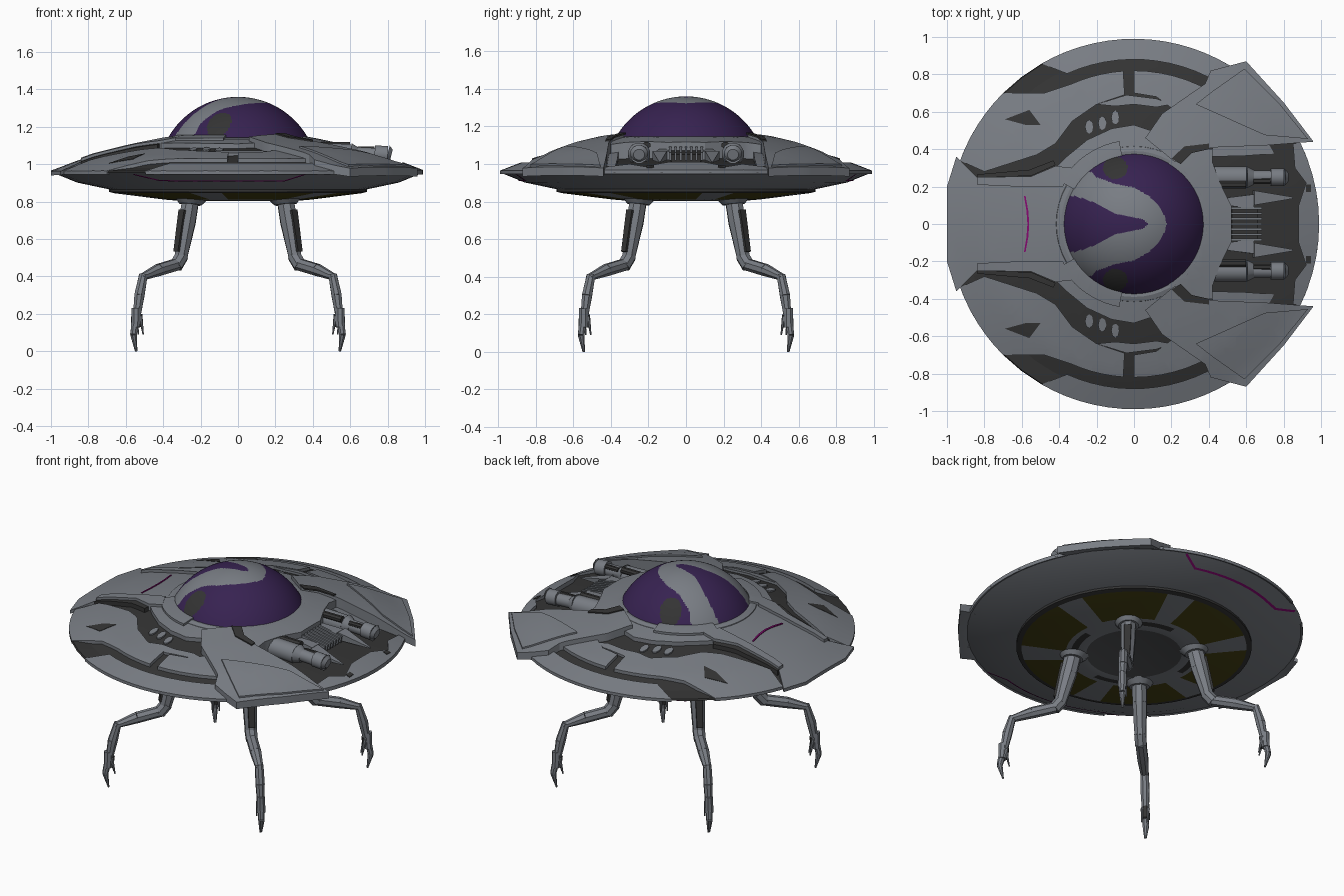
import bpy, bmesh, math
from mathutils import Vector, Matrix

if "Cube" in bpy.data.objects:
    bpy.data.objects.remove(bpy.data.objects["Cube"])

def mat(name, r, g, b):
    m = bpy.data.materials.new(name)
    m.diffuse_color = (r, g, b, 1)
    m.use_nodes = True
    m.node_tree.nodes["Principled BSDF"].inputs["Base Color"].default_value = m.diffuse_color
    return m

HULL = mat("hull_grey", .19, .205, .23)
DARK = mat("dark_grey", .034, .034, .034)
UNDER = mat("underside_grey", .08, .084, .09)
PURPLE = mat("dome_purple", .038, .016, .082)
YELLOW = mat("panel_yellow", .06, .053, .007)
PINK = mat("line_magenta", .23, .003, .16)

def interp(pts, x):
    if x <= pts[0][0]:
        return pts[0][1]
    for (a, p), (b, q) in zip(pts, pts[1:]):
        if x <= b:
            return p + (q - p) * (x - a) / (b - a)
    return pts[-1][1]

# upper skin height and recessed floor height, by radius
TOP = [(0, 1.15), (.38, 1.135), (.6, 1.088), (.8, 1.037), (.9, 1.0), (.99, .965), (1.07, .945)]
BASE = [(0, 1.06), (.4, 1.045), (.9, .98), (.99, .95), (1.07, .935)]

def finish(name, bm, mats, angle=30, mirror=False):
    bmesh.ops.recalc_face_normals(bm, faces=bm.faces[:])
    me = bpy.data.meshes.new(name)
    bm.to_mesh(me)
    bm.free()
    for m in mats:
        me.materials.append(m)
    me.shade_smooth()
    me.set_sharp_from_angle(angle=math.radians(angle))
    ob = bpy.data.objects.new(name, me)
    bpy.context.collection.objects.link(ob)
    if mirror:
        md = ob.modifiers.new("mirror", 'MIRROR')
        md.use_axis = (False, True, False)
        md.use_mirror_merge = False
    return ob

def arc(r, a0, a1, n=14):
    return [(r * math.cos(math.radians(a0 + (a1 - a0) * i / n)),
             r * math.sin(math.radians(a0 + (a1 - a0) * i / n))) for i in range(n + 1)]

def plate(name, outline, m, lift=0.0, thick=None, mirror=True, step=.06):
    """Panel cut from a flat outline and draped over the hull; thick=None reaches the floor."""
    bm = bmesh.new()
    bm.faces.new([bm.verts.new((x, y, 0)) for x, y in outline])
    bmesh.ops.triangulate(bm, faces=bm.faces[:])
    n = int(1.1 / step)
    for i in range(-n, n + 1):
        for no in ((1, 0, 0), (0, 1, 0)):
            bmesh.ops.bisect_plane(bm, geom=bm.verts[:] + bm.edges[:] + bm.faces[:], dist=1e-5,
                                   plane_co=Vector(no) * (i * step + .0071), plane_no=no)
    ext = bmesh.ops.extrude_face_region(bm, geom=bm.faces[:], use_keep_orig=True)
    top = {v for v in ext["geom"] if isinstance(v, bmesh.types.BMVert)}
    for v in bm.verts:
        r = math.hypot(v.co.x, v.co.y)
        z = interp(TOP, r) + lift
        v.co.z = z if v in top else (z - thick if thick else interp(BASE, r) - .004)
    return finish(name, bm, [m], 25, mirror)

def lathe(name, prof, mats, rule, seg=48, angle=20):
    """Spin (r, z) points; rule(x, y, r, z) of the face centre gives the material index."""
    bm = bmesh.new()
    rings = []
    for r, z in prof:
        if r < 1e-5:
            rings.append([bm.verts.new((0, 0, z))] * seg)
        else:
            rings.append([bm.verts.new((r * math.cos(2 * math.pi * k / seg),
                                        r * math.sin(2 * math.pi * k / seg), z)) for k in range(seg)])
    for A, B in zip(rings, rings[1:]):
        for k in range(seg):
            j = (k + 1) % seg
            f = bm.faces.new(list(dict.fromkeys((A[k], A[j], B[j], B[k]))))
            c = f.calc_center_median()
            f.material_index = rule(c.x, c.y, math.hypot(c.x, c.y), c.z)
    return finish(name, bm, mats, angle)

# ---- saucer body: dark recessed floor above, underside with six yellow sectors below
def body_rule(x, y, r, z):
    a = math.degrees(math.atan2(y, x))
    if z > .957:
        return 0
    if z > .863:
        return 2
    if r > .655 or .33 < r < .38 and int(a // 45) % 2:
        return 0
    if r < .27:
        return 1
    if .40 < r < .655:
        return 3 if 7.5 < (a - 15) % 60 < 52.5 else 2
    return 2
lathe("saucer_body", [(0, 1.06), (.4, 1.045), (.9, .98), (.985, .965), (.99, .955), (.86, .902), (.69, .866),
                      (.69, .852), (.66, .845), (.40, .812), (.37, .809), (.33, .806), (.28, .804),
                      (.26, .81), (0, .81)], [DARK, UNDER, HULL, YELLOW], body_rule)

# ---- groove floor and grey skin panels on both sides
plate("groove_floor", arc(.95, 48, 162, 24) + arc(.4, 162, 48, 16), DARK, -.02)
plate("front_side_panel", arc(.99, 160, 135, 6) +
      [(-.48, .70), (-.36, .74)] + arc(.82, 114, 94, 5) +
      [(-.05, .69), (-.2, .64), (-.33, .55), (-.42, .43), (-.52, .37), (-.8, .28)], HULL)
plate("rim_panel", arc(.99, 120, 50, 16) + arc(.88, 50, 114, 14), HULL)
plate("middle_panel", arc(.82, 90, 60, 6) + [(.2, .62), (.12, .68), (0, .70)], HULL)
plate("lower_side_panel", [(-.2, .64), (-.04, .69), (.12, .67), (.2, .64), (.12, .625), (0, .64), (-.1, .63)], HULL, -.005)
plate("inner_deck", [(-.47, .25), (-.36, .36), (-.25, .45), (-.12, .51), (0, .53), (.12, .49)] +
      arc(.36, 55, 146, 12), HULL, .006)
plate("side_notch", [(-.69, .56), (-.56, .61), (-.50, .53), (-.58, .53)], DARK, .002, .006)
for i, (x, y) in enumerate([(-.24, .52), (-.17, .54), (-.10, .57)]):
    plate(f"side_window_{i}", [(x + .022 * math.cos(t * .785), y + .038 * math.sin(t * .785)) for t in range(8)],
          HULL, -.012, .01)

# ---- nose panel with its two ridges
nose = [(-1.0, .2), (-.95, .36), (-.82, .23), (-.5, .25), (-.36, .26)]
plate("nose_panel", nose + [(x, -y) for x, y in reversed(nose)], HULL, .004, mirror=False)
plate("nose_ridge", [(-.84, .25), (-.84, .21), (-.62, .20), (-.38, .20), (-.33, .30), (-.42, .31), (-.55, .255)],
      HULL, .022)
plate("nose_ridge_shadow", [(-.84, .265), (-.84, .25), (-.55, .257), (-.42, .315), (-.43, .34), (-.56, .29)],
      DARK, .007)
plate("nose_line", [(-.58, .15), (-.565, .07), (-.56, 0), (-.57, 0), (-.575, .07), (-.588, .15)], PINK, .009, .008)

# ---- thin magenta trim under the rim on both flanks
bm = bmesh.new()
path = [(-.56, .975), (-.42, .895)] + [(-.42 + .67 * i / 10, .89) for i in range(1, 11)] + [(.36, .975)]
rows = []
for x, r in path:
    rows.append([bm.verts.new((x, math.sqrt(q * q - x * x), .902 + (q - .86) * .408 - .003)) for q in (r - .007, r + .007)])
for a, b in zip(rows, rows[1:]):
    bm.faces.new((a[0], a[1], b[1], b[0]))
finish("rim_trim", bm, [PINK], 30, True)

# ---- rear shoulder fins, raised cover on each
plate("shoulder_fin", [(.06, .46), (.15, .59), (.38, .75), (.41, .82), (.60, .87), (.80, .65), (.96, .44),
                       (.70, .42), (.44, .41), (.30, .39), (.22, .33)], HULL, .03)
plate("fin_cover", [(.33, .64), (.42, .71), (.59, .83), (.78, .64), (.93, .455), (.70, .475)], HULL, .04, .03)
plate("fin_seam", [(.20, .35), (.27, .415), (.40, .43), (.40, .40), (.31, .38), (.25, .32)], DARK, .037, .009)

# ---- rear deck and tail rim around the engine bay
plate("rear_deck", arc(.36, -60, 60, 14) + [(.24, .42), (.42, .40), (.42, .33), (.46, .22), (.52, .10), (.52, -.10),
      (.46, -.22), (.42, -.33), (.42, -.40), (.24, -.42)], HULL, .012, mirror=False)
plate("tail_rim", arc(.99, -26, 26, 10) + [(.85, .43), (.86, .3), (.92, .22), (.88, .1), (.88, -.1), (.92, -.22),
      (.86, -.3), (.85, -.43)], HULL, .004, mirror=False)
plate("tail_mark", [(.92, .17), (.945, .17), (.945, .21), (.92, .21)], DARK, .008, .008)
plate("bay_wall", [(.42, .41), (.86, .43), (.80, .38), (.60, .365), (.42, .36)], HULL, -.035)

def strut(bm, p, q, sp, sq, n=8, mi=0, side=0.0):
    """Tapered n-sided bar in the xz plane from p to q; sizes are (depth, width)."""
    p, q = Vector((p[0], side, p[1])), Vector((q[0], side, q[1]))
    d = (q - p).normalized()
    nrm = Vector((-d.z, 0, d.x))
    loops = []
    for c, (a, b) in ((p, sp), (q, sq)):
        loops.append([bm.verts.new(c + nrm * a * math.cos(2 * math.pi * (k + .5) / n)
                                   + Vector((0, b * math.sin(2 * math.pi * (k + .5) / n), 0))) for k in range(n)])
    faces = [bm.faces.new((loops[0][k], loops[0][(k + 1) % n], loops[1][(k + 1) % n], loops[1][k])) for k in range(n)]
    faces += [bm.faces.new(loops[0][::-1]), bm.faces.new(loops[1])]
    for f in faces:
        f.material_index = mi

# ---- engines, spikes and grille in the bay
bm = bmesh.new()
for x0, x1, r0, r1, mi in [(.40, .44, .05, .06, 0), (.44, .60, .06, .06, 0), (.60, .64, .06, .04, 0),
                           (.64, .74, .038, .038, 0), (.73, .80, .048, .048, 0), (.80, .82, .048, .03, 0)]:
    strut(bm, (x0, 1.055), (x1, 1.05), (r0, r0), (r1, r1), 12, mi, .25)
strut(bm, (.44, 1.10), (.60, 1.10), (.02, .022), (.02, .022), 8, 1, .21)
strut(bm, (.64, 1.08), (.73, 1.08), (.015, .018), (.015, .018), 8, 1, .23)
finish("engine", bm, [HULL, DARK], 35, True)
bm = bmesh.new()
strut(bm, (.5, 1.055), (.64, 1.045), (.035, .03), (.035, .055), 4, 0, .12)
strut(bm, (.64, 1.045), (.85, 1.01), (.035, .055), (.004, .006), 4, 0, .14)
finish("bay_spike", bm, [HULL], 30, True)
bm = bmesh.new()
for i in range(7):
    strut(bm, (.50, 1.075), (.68, 1.04), (.03, .008), (.03, .008), 4, 0, (i - 3) * .028)
strut(bm, (.52, 1.05), (.66, 1.03), (.03, .13), (.03, .11), 4, 1)
finish("bay_grille", bm, [HULL, DARK])

# ---- dome collar, front collar arms and dome with painted bands
lathe("dome_collar", [(.365, 1.11), (.425, 1.11), (.415, 1.135), (.39, 1.144), (.37, 1.142)], [HULL], lambda *a: 0)
plate("collar_arm", arc(.45, 100, 150, 10) + arc(.37, 150, 100, 10), HULL, .02)
PETAL = [(-.4, .16), (-.3, .145), (-.2, .11), (-.1, .055), (0, .035), (.05, .025), (.075, 0)]
BAND = [(-.255, .30), (-.2, .25), (-.1, .215), (0, .195), (.08, .15), (.13, .10), (.165, .04), (.175, 0)]
def dome_rule(x, y, r, z):
    y = abs(y)
    if x < .075 and y < interp(PETAL, x):
        return 0
    if x < -.255 or x < .175 and y < interp(BAND, x):
        return 1
    return 2 if ((x + .10) / .065) ** 2 + ((y - .30) / .06) ** 2 < 1 else 0
R = .429
lathe("dome", [(R * math.sin(t * 1.10 / 70), 1.36 - R + R * math.cos(t * 1.10 / 70)) for t in range(71)],
      [PURPLE, HULL, DARK], dome_rule, 240, 30)

# ---- four jointed legs on the diagonals
for i, nm in enumerate(("back_right", "back_left", "front_left", "front_right")):
    bm = bmesh.new()
    strut(bm, (.355, .825), (.36, .785), (.095, .095), (.06, .06), 16)           # socket
    strut(bm, (.36, .80), (.385, .69), (.05, .045), (.052, .045))                # thigh
    strut(bm, (.385, .69), (.435, .49), (.052, .045), (.036, .036))
    strut(bm, (.40, .75), (.452, .53), (.042, .03), (.029, .024), 4, 1)          # dark insert
    strut(bm, (.425, .51), (.47, .455), (.038, .038), (.038, .036))              # knee
    strut(bm, (.46, .465), (.60, .435), (.034, .034), (.034, .034))              # shin
    strut(bm, (.60, .435), (.73, .395), (.034, .034), (.018, .024))
    strut(bm, (.715, .41), (.745, .30), (.022, .026), (.03, .028))               # ankle bar
    strut(bm, (.745, .30), (.765, .19), (.03, .028), (.022, .022))
    strut(bm, (.768, .23), (.775, .13), (.03, .024), (.024, .028))               # claw hub
    strut(bm, (.755, .20), (.76, .13), (.028, .018), (.022, .016), 4, 1)
    strut(bm, (.775, .16), (.79, .09), (.022, .02), (.018, .02))                 # claw
    strut(bm, (.79, .09), (.77, .0), (.018, .02), (.005, .008))
    for s in (-.018, .018):                                                      # inner prongs
        strut(bm, (.755, .19), (.735, .09), (.012, .009), (.004, .004), 6, 0, s)
    bm.transform(Matrix.Rotation(math.radians(45 + 90 * i), 4, 'Z'))
    finish(nm + "_leg", bm, [HULL, DARK], 30)
